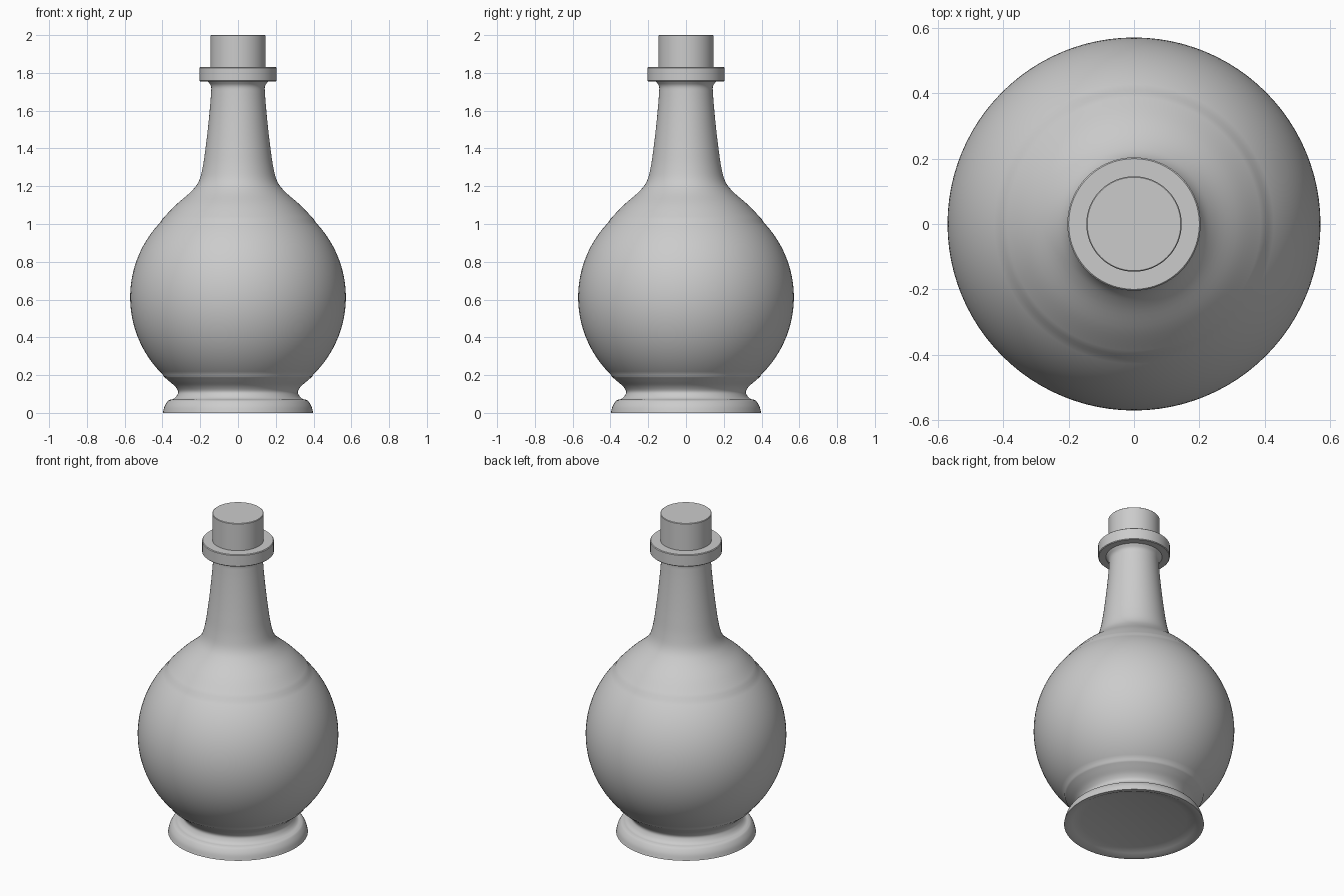
import bpy, bmesh, math
from mathutils import Vector

if "Cube" in bpy.data.objects:
    bpy.data.objects.remove(bpy.data.objects["Cube"])

SEGMENTS = 96


def smooth_curve(points, steps=5):
    """Catmull-Rom curve through (radius, height) points."""
    p = [Vector(q) for q in points]
    p = [2 * p[0] - p[1]] + p + [2 * p[-1] - p[-2]]
    out = []
    for a, b, c, d in zip(p, p[1:], p[2:], p[3:]):
        for i in range(steps):
            t = i / steps
            out.append(0.5 * (2 * b + (c - a) * t + (2 * a - 5 * b + 4 * c - d) * t ** 2
                              + (3 * b - a - 3 * c + d) * t ** 3))
    return out + [p[-2]]


def lathe(name, profile):
    """Spin a (radius, height) profile about z."""
    bm = bmesh.new()
    verts = [bm.verts.new((r, 0, z)) for r, z in profile]
    edges = [bm.edges.new(pair) for pair in zip(verts, verts[1:])]
    bmesh.ops.spin(bm, geom=verts + edges, cent=(0, 0, 0), axis=(0, 0, 1),
                   angle=math.tau, steps=SEGMENTS, use_duplicate=False)
    bmesh.ops.remove_doubles(bm, verts=bm.verts, dist=1e-5)
    bmesh.ops.recalc_face_normals(bm, faces=bm.faces)
    mesh = bpy.data.meshes.new(name)
    bm.to_mesh(mesh)
    bm.free()
    obj = bpy.data.objects.new(name, mesh)
    bpy.context.collection.objects.link(obj)
    bpy.ops.object.select_all(action='DESELECT')
    obj.select_set(True)
    bpy.context.view_layer.objects.active = obj
    bpy.ops.object.shade_smooth_by_angle(angle=math.radians(35))
    return obj


# Bottle: shallow hollow underneath, flared foot, round belly, tapering neck
underside = [(0, 0.03), (0.30, 0.025), (0.35, 0.012), (0.375, 0)]
foot = smooth_curve([(0.398, 0), (0.389, 0.035), (0.372, 0.062), (0.358, 0.07)])
waist = smooth_curve([(0.358, 0.07), (0.34, 0.075), (0.325, 0.09), (0.317, 0.113),
                      (0.333, 0.14), (0.365, 0.168), (0.402, 0.2)])[1:-1]
belly = [(0.571 * math.cos(a), 0.612 + 0.571 * math.sin(a))
         for a in (math.radians(-46 + 2.5 * i) for i in range(37))]
neck = smooth_curve([(0.402, 1.025), (0.33, 1.1), (0.25, 1.17), (0.208, 1.225),
                     (0.187, 1.3), (0.172, 1.4), (0.16, 1.5), (0.15, 1.6),
                     (0.143, 1.69), (0.143, 1.73), (0.16, 1.755)])
lathe("bottle", underside + foot + waist + belly + neck)

# Lip ring around the mouth
lathe("lip_ring", [(0.13, 1.755), (0.2, 1.755), (0.204, 1.759), (0.204, 1.826),
                   (0.2, 1.83), (0.13, 1.83), (0.13, 1.755)])

# Stopper seated in the mouth
lathe("stopper", [(0, 1.77), (0.146, 1.77), (0.146, 1.997), (0.143, 2.0), (0, 2.0)])
